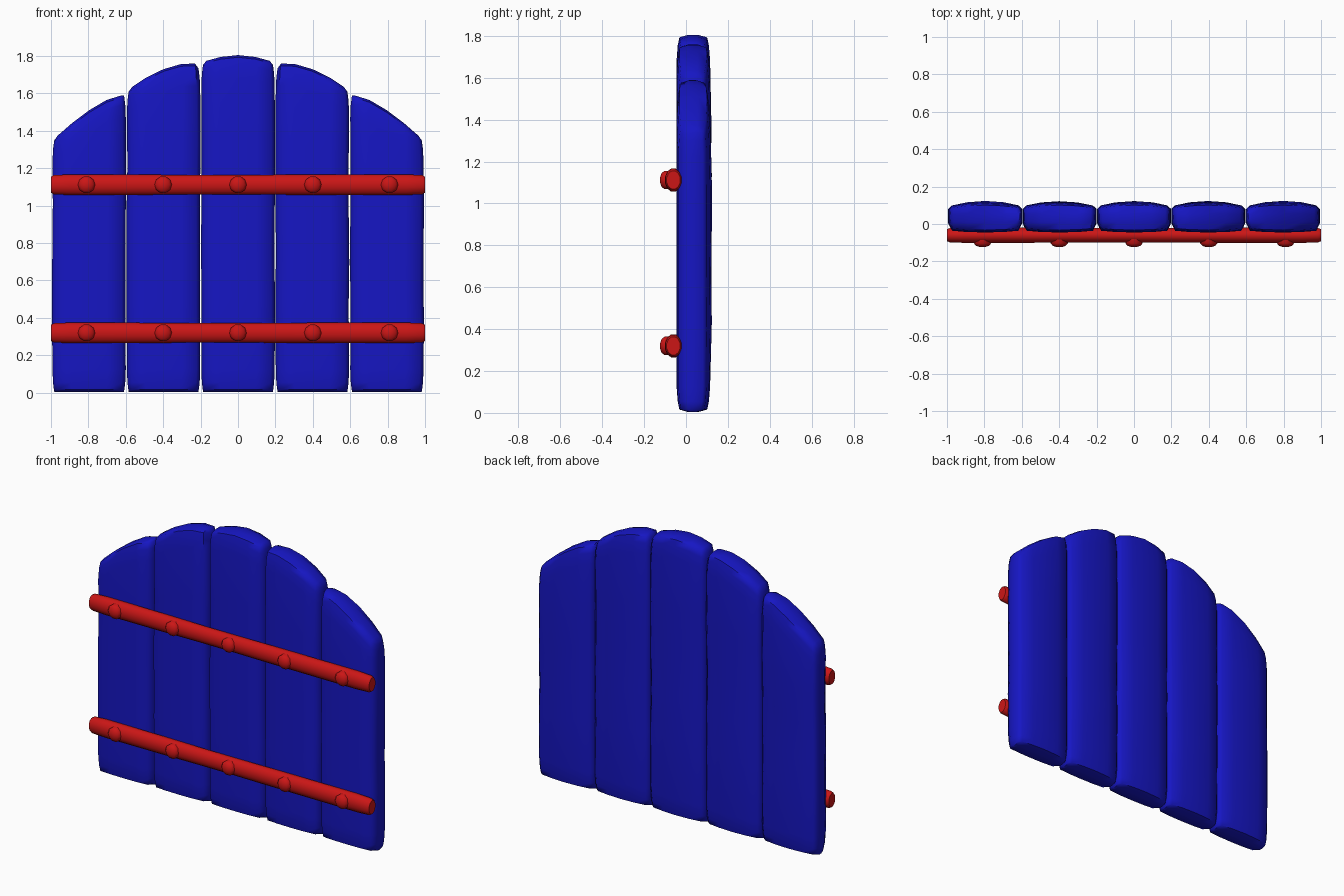
import bpy, random
from math import cos, sin, pi

if "Cube" in bpy.data.objects:
    bpy.data.objects.remove(bpy.data.objects["Cube"])

random.seed(4)


def material(name, col):
    m = bpy.data.materials.new(name)
    m.diffuse_color = col
    m.use_nodes = True
    m.node_tree.nodes["Principled BSDF"].inputs["Base Color"].default_value = m.diffuse_color
    return m


BLUE = material("blue_wood", (0.008, 0.008, 0.55, 1))
RED = material("red_metal", (0.6, 0.008, 0.008, 1))


def loft(name, rings, mat, strip_caps=False):
    """Skin a stack of equal closed rings and cap both ends."""
    n = len(rings[0])
    verts = [v for r in rings for v in r]
    faces = [(k * n + i, k * n + (i + 1) % n, (k + 1) * n + (i + 1) % n, (k + 1) * n + i)
             for k in range(len(rings) - 1) for i in range(n)]
    last = (len(rings) - 1) * n
    if strip_caps:
        for i in range(n // 2 - 1):
            j = n - 1 - i
            faces.append((j, j - 1, i + 1, i))
            faces.append(tuple(last + a for a in (i, i + 1, j - 1, j)))
    else:
        faces.append(tuple(reversed(range(n))))
        faces.append(tuple(range(last, last + n)))
    me = bpy.data.meshes.new(name)
    me.from_pydata(verts, [], faces)
    me.materials.append(mat)
    ob = bpy.data.objects.new(name, me)
    bpy.context.collection.objects.link(ob)
    bpy.ops.object.select_all(action='DESELECT')
    ob.select_set(True)
    bpy.context.view_layer.objects.active = ob
    bpy.ops.object.mode_set(mode='EDIT')
    bpy.ops.mesh.select_all(action='SELECT')
    bpy.ops.mesh.normals_make_consistent(inside=False)
    bpy.ops.object.mode_set(mode='OBJECT')
    bpy.ops.object.shade_smooth_by_angle(angle=1.05)
    return ob


# Planks: rounded cross-section, columns running across the width
U = [-1, -0.9, -0.5, 0, 0.5, 0.9, 1]
FRONT = [0.005, -0.036, -0.043, -0.045, -0.043, -0.036, 0.005]
BACK = [0.08, 0.098, 0.110, 0.115, 0.110, 0.098, 0.08]
MID_Y = 0.033
# Arched tops, one height per column (right half is mirrored)
TOPS = {0: [1.755, 1.775, 1.795, 1.805, 1.795, 1.775, 1.755],
        1: [1.735, 1.76, 1.757, 1.73, 1.685, 1.635, 1.61],
        2: [1.59, 1.588, 1.565, 1.51, 1.44, 1.375, 1.35]}
# (distance from end, depth scale, width scale)
END = [(0.0, 0.3, 0.95), (0.012, 0.83, 0.96), (0.05, 0.93, 0.985), (0.12, 1.0, 1.0)]


def plank(index):
    tops = TOPS[abs(index)]
    if index < 0:
        tops = tops[::-1]
    cx = index * 0.398
    levels = [(0, *e) for e in END]
    levels += [(f, 0, 1, 1) for f in (0.25, 0.42, 0.6, 0.8)]
    levels += [(1, *e) for e in reversed(END)]
    rings = []
    for f, d, sy, sx in levels:
        inner = 0 < f < 1
        bulge = random.uniform(0.0, 0.009) if inner else 0
        sway = random.uniform(-0.003, 0.003) if inner else 0
        front, back = [], []
        for u, yf, yb, top in zip(U, FRONT, BACK, tops):
            z = 0.004 + d if f == 0 else top - d if f == 1 else 0.12 + f * (top - 0.24)
            x = cx + sway + u * 0.196 * sx
            front.append((x, MID_Y + (yf - MID_Y) * sy, z))
            back.append((x, MID_Y + (yb + bulge * (1 - u * u) - MID_Y) * sy, z))
        rings.append(front + back[::-1])
    loft("plank_%d" % (index + 3), rings, BLUE, True)


for i in range(-2, 3):
    plank(i)

# Crossbars with nail heads
for label, zc in (("lower", 0.32), ("upper", 1.112)):
    rings = []
    xs = [(-1.0, 0.78), (-0.985, 0.93), (-0.9, 1.0), (-0.5, 0.98), (-0.2, 0.94), (0.0, 0.94),
          (0.2, 0.97), (0.5, 0.99), (0.9, 1.0), (0.985, 0.93), (1.0, 0.78)]
    for x, s in xs:
        rings.append([(x, -0.06 + 0.041 * s * cos(pi * (2 * k + 1) / 12) / cos(pi / 12),
                       zc + 0.057 * s * sin(pi * (2 * k + 1) / 12)) for k in range(12)])
    loft(label + "_crossbar", rings, RED)
    for n, x in enumerate((-0.81, -0.4, 0.0, 0.4, 0.81)):
        rings = [[(x + r * cos(pi * k / 5), y, zc + r * sin(pi * k / 5)) for k in range(10)]
                 for y, r in ((-0.07, 0.046), (-0.103, 0.046), (-0.117, 0.034), (-0.124, 0.012))]
        loft("%s_nail_%d" % (label, n + 1), rings, RED)
